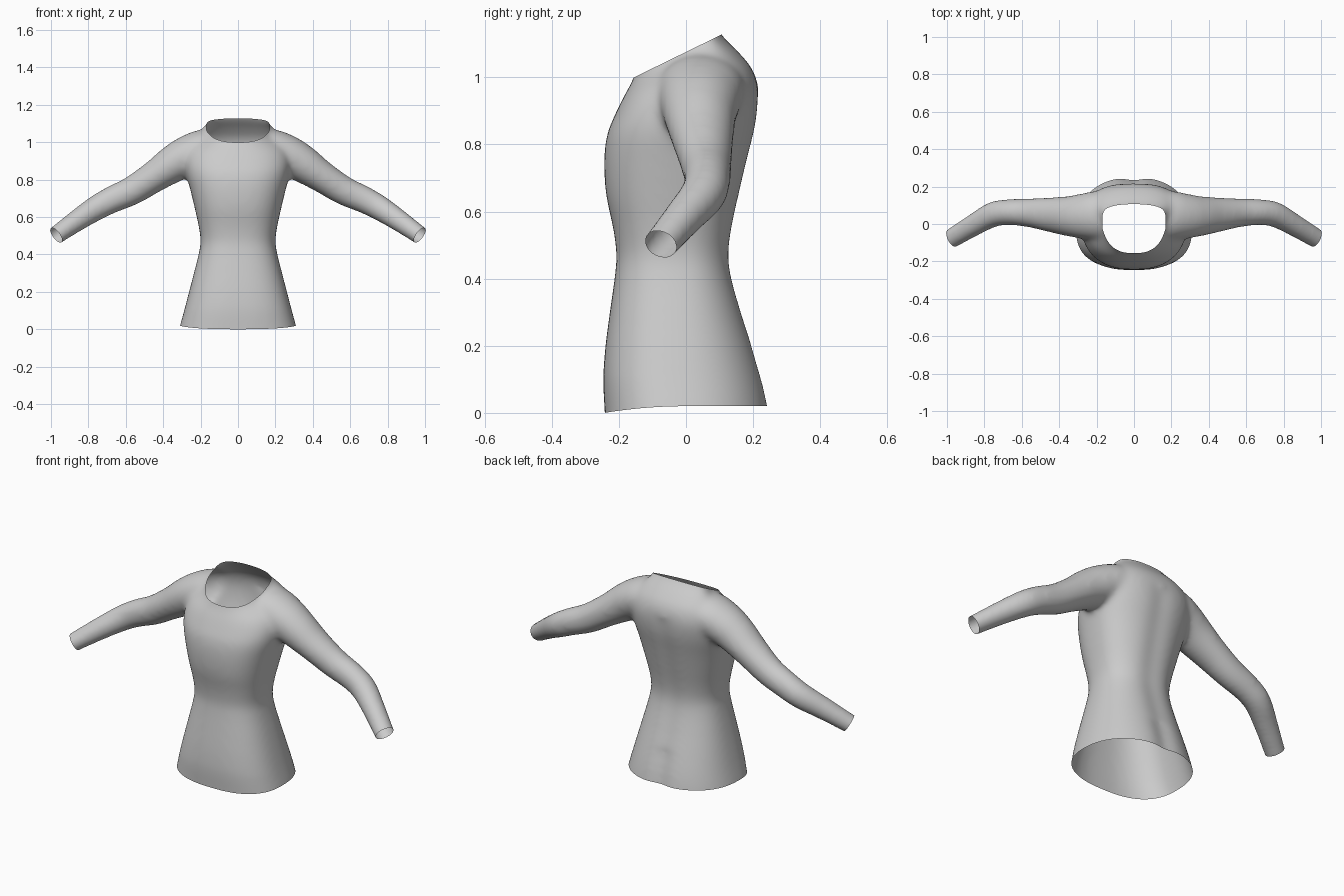
import bpy, bmesh, math
from mathutils import Vector

if "Cube" in bpy.data.objects:
    bpy.data.objects.remove(bpy.data.objects["Cube"])


def smooth_rows(rows, steps=5):
    """Catmull-Rom interpolation through rows of numbers."""
    out = []
    for i in range(len(rows) - 1):
        p = [rows[max(i - 1, 0)], rows[i], rows[i + 1], rows[min(i + 2, len(rows) - 1)]]
        for s in range(steps):
            t = s / steps
            out.append([0.5 * (2 * b + (c - a) * t + (2 * a - 5 * b + 4 * c - d) * t * t
                               + (3 * b - a - 3 * c + d) * t ** 3) for a, b, c, d in zip(*p)])
    return out + [list(rows[-1])]


def loft(bm, rings):
    """Closed solid through a list of point rings."""
    vs = [[bm.verts.new(p) for p in ring] for ring in rings]
    n = len(vs[0])
    for a, b in zip(vs, vs[1:]):
        for i in range(n):
            bm.faces.new((a[i], a[(i + 1) % n], b[(i + 1) % n], b[i]))
    bm.faces.new(vs[0])
    bm.faces.new(vs[-1])


# torso rows: front z, back z, half width, front y, back y, y of the widest point
TORSO = [
    (-0.06, -0.06, 0.33, -0.238, 0.26, -0.03), (0.02, 0.02, 0.31, -0.242, 0.25, -0.03),
    (0.1, 0.1, 0.288, -0.247, 0.232, -0.03), (0.2, 0.2, 0.262, -0.24, 0.202, -0.03),
    (0.3, 0.3, 0.236, -0.227, 0.17, -0.03), (0.4, 0.4, 0.211, -0.213, 0.142, -0.03),
    (0.47, 0.47, 0.2, -0.207, 0.133, -0.03), (0.55, 0.55, 0.21, -0.217, 0.142, -0.03),
    (0.65, 0.65, 0.232, -0.238, 0.163, -0.02), (0.75, 0.75, 0.256, -0.244, 0.186, -0.01),
    (0.83, 0.86, 0.28, -0.235, 0.212, 0.01), (0.89, 0.95, 0.285, -0.211, 0.219, 0.03),
    (0.94, 1.02, 0.265, -0.187, 0.2, 0.045), (0.97, 1.075, 0.22, -0.17, 0.157, 0.055),
    (1.0, 1.125, 0.168, -0.156, 0.107, 0.055), (1.06, 1.185, 0.155, -0.135, 0.075, 0.045)]

# sleeve rows: centre x, y, z, vertical radius, sideways radius
SLEEVE = [
    (0.08, 0.035, 0.985, 0.08, 0.1), (0.18, 0.045, 0.965, 0.105, 0.13),
    (0.27, 0.042, 0.928, 0.107, 0.122), (0.35, 0.042, 0.882, 0.1, 0.108),
    (0.45, 0.05, 0.815, 0.085, 0.093), (0.565, 0.06, 0.742, 0.078, 0.077),
    (0.67, 0.063, 0.695, 0.073, 0.07), (0.755, 0.05, 0.65, 0.068, 0.068),
    (0.86, -0.008, 0.582, 0.059, 0.06), (0.972, -0.075, 0.503, 0.05, 0.054),
    (1.03, -0.109, 0.463, 0.048, 0.052)]


def torso_ring(row, n=72):
    zf, zb, hw, yf, yb, yc = row
    ring = []
    for i in range(n):
        a = 2 * math.pi * i / n
        c, s = math.cos(a), math.sin(a)
        e = 2 / (2.3 if s > 0 else 2.55)
        x = hw * math.copysign(abs(c) ** e, c)
        y = yc + (yb - yc if s > 0 else yc - yf) * math.copysign(abs(s) ** e, s)
        z = zf + (zb - zf) * (y - yf) / (yb - yf)
        if s > 0 and z < 0.95:  # spine groove
            y -= (0.018 if z < 0.2 else 0.01) * math.exp(-(x / 0.05) ** 2)
        ring.append((x, y, z))
    return ring


def sleeve_rings(side, n=32):
    rows = smooth_rows(SLEEVE)
    pts = [Vector(r[:3]) for r in rows]
    rings = []
    for i, r in enumerate(rows):
        t = (pts[min(i + 1, len(pts) - 1)] - pts[max(i - 1, 0)]).normalized()
        up = Vector((0, 0, 1))
        v = (up - t * up.dot(t)).normalized()
        u = t.cross(v)
        ring = []
        for k in range(n):
            a = 2 * math.pi * k / n
            p = pts[i] + u * (r[4] * math.cos(a)) + v * (r[3] * math.sin(a))
            ring.append((p.x * side, p.y, p.z))
        rings.append(ring)
    return rings


# solid torso and sleeves, fused and blended
bm = bmesh.new()
loft(bm, [torso_ring(r) for r in smooth_rows(TORSO)])
for side in (1, -1):
    loft(bm, sleeve_rings(side))
bmesh.ops.recalc_face_normals(bm, faces=bm.faces)
mesh = bpy.data.meshes.new("shirt")
bm.to_mesh(mesh)
bm.free()
shirt = bpy.data.objects.new("shirt", mesh)
bpy.context.collection.objects.link(shirt)
rem = shirt.modifiers.new("fuse", 'REMESH')
rem.mode = 'VOXEL'
rem.voxel_size = 0.012
smo = shirt.modifiers.new("blend", 'SMOOTH')
smo.factor = 0.5
smo.iterations = 22
deps = bpy.context.evaluated_depsgraph_get()
fused = bpy.data.meshes.new_from_object(shirt.evaluated_get(deps))
shirt.modifiers.clear()
shirt.data = fused

# open the hem, cuffs and neck
bm = bmesh.new()
bm.from_mesh(fused)


def cut(co, no, where):
    co, no = Vector(co), Vector(no).normalized()
    geom = bm.verts[:] + bm.edges[:] + bm.faces[:]
    bmesh.ops.bisect_plane(bm, geom=geom, dist=1e-5, plane_co=co, plane_no=no)
    gone = [f for f in bm.faces
            if (f.calc_center_median() - co).dot(no) > 0 and where(f.calc_center_median())]
    bmesh.ops.delete(bm, geom=gone, context='FACES')


cut((0, 0, 0.02), (0, 0, -1), lambda p: True)
for side in (1, -1):
    cut((0.972 * side, -0.075, 0.503), (side, -0.5, -0.7), lambda p: p.x * side > 0.85)
cut((0, -0.155, 1.0), (0, -0.44, 0.9), lambda p: abs(p.x) < 0.19)

# hem dips at the front
for v in bm.verts:
    if v.co.z < 0.1 and v.co.y < 0:
        v.co.z -= 0.02 * (v.co.y / 0.243) ** 2 * (0.1 - v.co.z) / 0.08
for f in bm.faces:
    f.smooth = True
bm.to_mesh(fused)
bm.free()

# plain grey cloth
cloth = bpy.data.materials.new("grey cloth")
cloth.diffuse_color = (0.6, 0.6, 0.6, 1)
cloth.use_nodes = True
cloth.node_tree.nodes["Principled BSDF"].inputs["Base Color"].default_value = cloth.diffuse_color
fused.materials.clear()
fused.materials.append(cloth)
